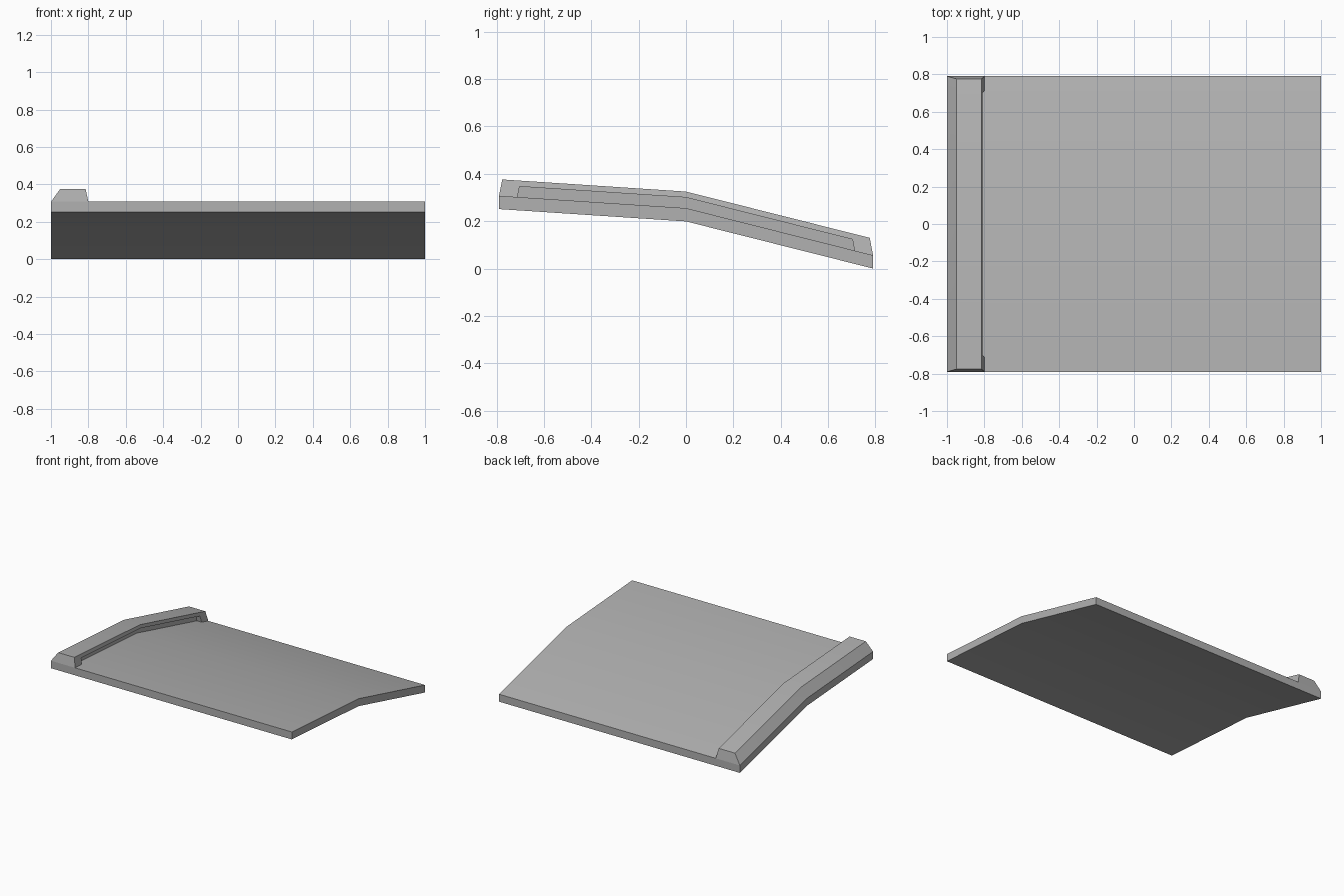
import bpy
import bmesh

if "Cube" in bpy.data.objects:
    bpy.data.objects.remove(bpy.data.objects["Cube"])

GREY = (0.44, 0.44, 0.44, 1)
grey = bpy.data.materials.new("mid grey")
grey.use_nodes = True
grey.diffuse_color = GREY
grey.node_tree.nodes["Principled BSDF"].inputs["Base Color"].default_value = GREY

HALF = 0.79
FRONT_Z, CREST_Z, BACK_Z = 0.307, 0.255, 0.056   # deck surface heights


def deck_z(y):
    """Height of the bent deck surface at y."""
    end = FRONT_Z if y < 0 else BACK_Z
    return CREST_Z + (end - CREST_Z) * abs(y) / HALF


def bent_bar(name, section, half, lean=0.0):
    """Sweep an (x, height above deck) section along the bend.
    Ends lean inwards by lean times the height."""
    bm = bmesh.new()
    rings = []
    for side in (-1, 0, 1):
        ring = []
        for x, h in section:
            y = side * (half - lean * h)
            ring.append(bm.verts.new((x, y, deck_z(y) + h)))
        rings.append(ring)
    n = len(section)
    for a, b in zip(rings, rings[1:]):
        for i in range(n):
            j = (i + 1) % n
            bm.faces.new((a[i], a[j], b[j], b[i]))
    bm.faces.new(rings[0])
    bm.faces.new(rings[-1])
    bmesh.ops.recalc_face_normals(bm, faces=bm.faces)
    mesh = bpy.data.meshes.new(name)
    bm.to_mesh(mesh)
    bm.free()
    obj = bpy.data.objects.new(name, mesh)
    bpy.context.collection.objects.link(obj)
    mesh.materials.append(grey)
    return obj


# Bent deck slab
deck = bent_bar("deck", [(-1, -0.056), (1, -0.056), (1, 0), (-1, 0)], HALF)

# Raised kerb along the right edge, with sloping sides and ends
kerb = bent_bar("kerb", [(-1, 0), (-0.8, 0), (-0.815, 0.07), (-0.95, 0.07)], HALF, 0.2)

# Long shallow recess in the inner face of the kerb
cutter = bent_bar("recess_cutter", [(-0.84, -0.02), (-0.7, -0.02), (-0.7, 0.045), (-0.84, 0.045)],
                  0.712, 0.2)
cutter.hide_render = True
cut = kerb.modifiers.new("recess", "BOOLEAN")
cut.operation = "DIFFERENCE"
cut.solver = "EXACT"
cut.object = cutter

# Bake the cut, then drop the helper
bpy.context.view_layer.objects.active = kerb
kerb.select_set(True)
bpy.ops.object.modifier_apply(modifier=cut.name)
bpy.data.objects.remove(cutter)

# Smooth the gentle bend, keep corners sharp
for obj in (deck, kerb):
    obj.select_set(True)
bpy.ops.object.shade_smooth_by_angle(angle=0.5)
